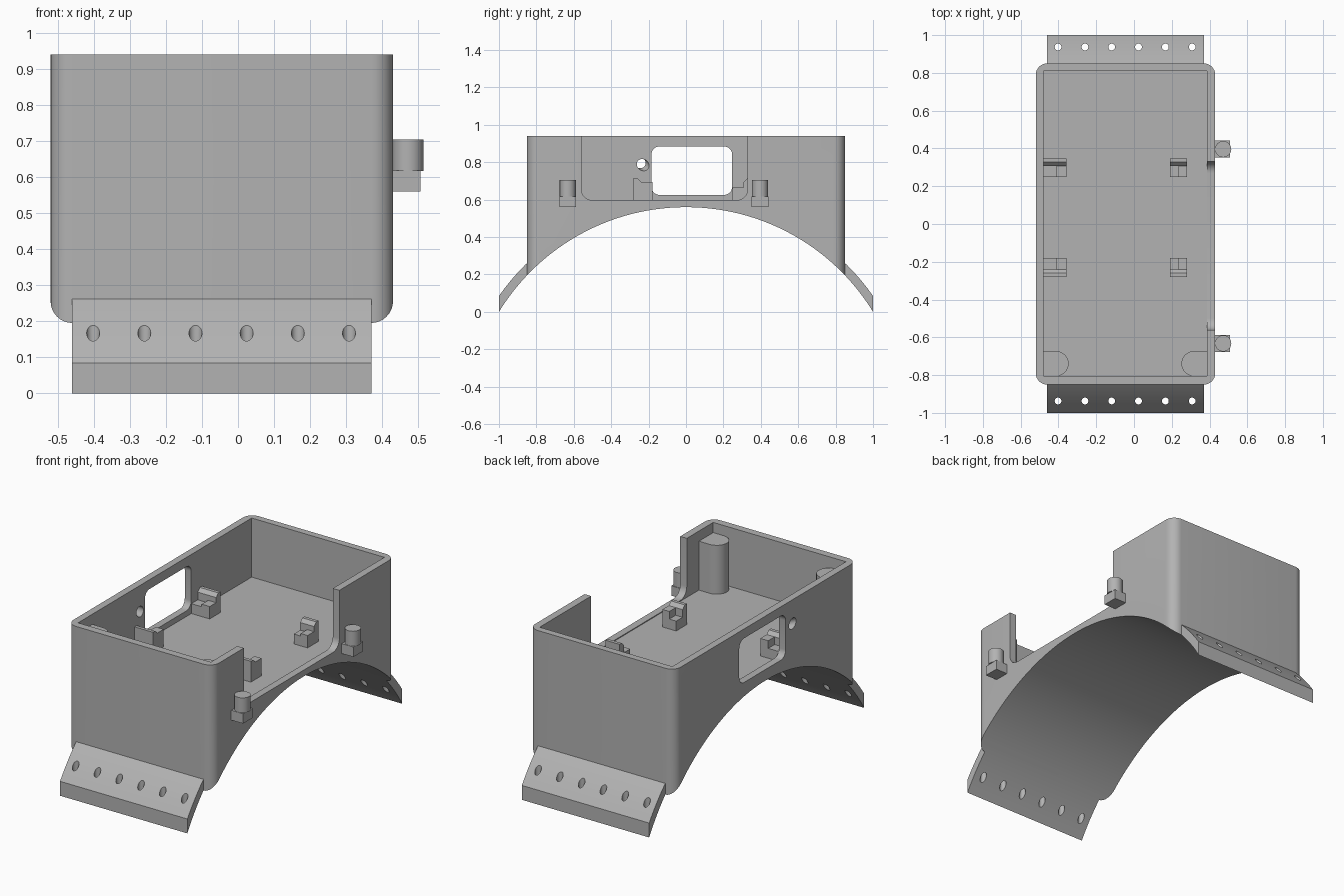
import bpy, bmesh
from math import sin, cos, pi, sqrt, radians
from mathutils import Vector

if "Cube" in bpy.data.objects:
    bpy.data.objects.remove(bpy.data.objects["Cube"], do_unlink=True)

grey = bpy.data.materials.new("plain grey")
grey.use_nodes = True
grey.diffuse_color = (0.45, 0.45, 0.45, 1)
grey.node_tree.nodes["Principled BSDF"].inputs["Base Color"].default_value = grey.diffuse_color

TOP, FLOOR = 0.94, 0.592
ARC_Z, ARC_R, SKIN_R = -0.613, 1.173, 1.2195


def prism(name, pts, axis, lo, hi):
    """Extrude a closed outline along X (outline in y, z) or Z (outline in x, y)."""
    place = (lambda a, b, h: (h, a, b)) if axis == "X" else (lambda a, b, h: (a, b, h))
    bm = bmesh.new()
    low = [bm.verts.new(place(a, b, lo)) for a, b in pts]
    high = [bm.verts.new(place(a, b, hi)) for a, b in pts]
    bm.faces.new(low)
    bm.faces.new(high)
    for i in range(len(pts)):
        j = (i + 1) % len(pts)
        bm.faces.new((low[i], low[j], high[j], high[i]))
    bmesh.ops.recalc_face_normals(bm, faces=bm.faces)
    mesh = bpy.data.meshes.new(name)
    bm.to_mesh(mesh)
    bm.free()
    mesh.materials.append(grey)
    ob = bpy.data.objects.new(name, mesh)
    bpy.context.collection.objects.link(ob)
    return ob


def rounded(a0, a1, b0, b1, r, steps=8):
    pts = []
    for k, (a, b) in enumerate(((a1 - r, b1 - r), (a0 + r, b1 - r), (a0 + r, b0 + r), (a1 - r, b0 + r))):
        for s in range(steps + 1):
            t = (k + s / steps) * pi / 2
            pts.append((a + r * cos(t), b + r * sin(t)))
    return pts


def rect(a0, a1, b0, b1):
    return [(a0, b0), (a1, b0), (a1, b1), (a0, b1)]


def circle(a, b, r, n=32):
    return [(a + r * cos(2 * pi * i / n), b + r * sin(2 * pi * i / n)) for i in range(n)]


def arc(r, y0, y1, n):
    ys = [y0 + (y1 - y0) * i / n for i in range(n + 1)]
    return [(y, ARC_Z + sqrt(r * r - y * y)) for y in ys]


def activate(ob):
    bpy.ops.object.select_all(action="DESELECT")
    ob.select_set(True)
    bpy.context.view_layer.objects.active = ob


def cut(ob, *cutters):
    for c in cutters:
        mod = ob.modifiers.new("cut", "BOOLEAN")
        mod.operation, mod.solver, mod.object = "DIFFERENCE", "EXACT", c
        activate(ob)
        bpy.ops.object.modifier_apply(modifier=mod.name)
        bpy.data.objects.remove(c, do_unlink=True)


def smooth(ob):
    activate(ob)
    bpy.ops.object.shade_smooth_by_angle(angle=radians(30))


# Housing: rounded box, hollow above the floor, arched underneath
body = prism("housing", rounded(-0.52, 0.43, -0.85, 0.85, 0.06), "Z", 0.1, TOP)
hollow = prism("hollow", rect(-0.478, 0.387, -0.806, 0.81), "Z", FLOOR, 1.1)
arch = prism("arch", arc(ARC_R, -1, 1, 80) + [(1, -0.2), (-1, -0.2)], "X", -1, 1)
opening = prism("opening", rounded(-0.56, 0.33, 0.597, 1.2, 0.06), "X", 0.36, 0.6)
window = prism("window", rounded(-0.185, 0.247, 0.625, 0.885, 0.045), "X", -0.6, -0.44)
cable_hole = prism("cable_hole", circle(0, 0, 0.03), "X", -0.08, 0.08)
cable_hole.rotation_euler = Vector((0.045, 0.02, -0.015)).to_track_quat("X", "Z").to_euler()
cable_hole.location = (-0.5, -0.24, 0.793)
bpy.context.view_layer.update()
cut(body, hollow, arch, opening, window, cable_hole)
smooth(body)

# Curved mounting flanges with a row of vertical screw holes
for side, name in ((-1, "front_flange"), (1, "back_flange")):
    y0, y1 = side * 0.83, side
    flange = prism(name, arc(ARC_R, y0, y1, 12) + arc(SKIN_R, y1, y0, 12), "X", -0.46, 0.37)
    cut(flange, *[prism("hole", circle(-0.402 + 0.142 * i, side * 0.937, 0.018, 24), "Z", -0.2, 0.5)
                  for i in range(6)])
    smooth(flange)

# Pegs on small blocks beside the opening
for y, name in ((-0.632, "front"), (0.396, "back")):
    prism(name + "_peg_block", rect(0.42, 0.507, y - 0.045, y + 0.045), "Z", 0.56, 0.618)
    smooth(prism(name + "_peg", circle(0.472, y, 0.043), "Z", 0.617, 0.705))

# Board clips: a ledge, a lower pocket and an outer ridge with a sloped lip
for x0, xm, x1, column in ((-0.48, -0.41, -0.358, "right"), (0.19, 0.235, 0.28, "left")):
    for side, inner, ledge, row in ((-1, 0.18, 0.695, "front"), (1, 0.248, 0.665, "back")):
        def ys(*pts):
            return [(side * (inner + d), z) for d, z in pts]
        name = f"{row}_{column}_clip_"
        base = FLOOR - 0.01
        prism(name + "ledge", ys((0, base), (0, ledge), (0.07, ledge), (0.07, base)), "X", xm, x1)
        prism(name + "pocket", ys((0, base), (0, 0.65), (0.07, 0.65), (0.07, base)), "X", x0, xm)
        prism(name + "ridge", ys((0.06, base), (0.06, 0.695), (0.08, 0.715), (0.1, 0.715), (0.1, base)),
              "X", x0, x1)

# Round-ended posts in the front corners
for wall, centre, name in ((-0.485, -0.412, "right_post"), (0.39, 0.317, "left_post")):
    turn = 1 if centre > wall else -1
    nose = [(centre + turn * 0.066 * cos(t), -0.739 + 0.066 * sin(t))
            for t in (pi * (i / 16 - 0.5) for i in range(17))]
    smooth(prism(name, nose + [(wall, -0.673), (wall, -0.81), (centre, -0.81)], "Z", FLOOR - 0.01, 0.88))
